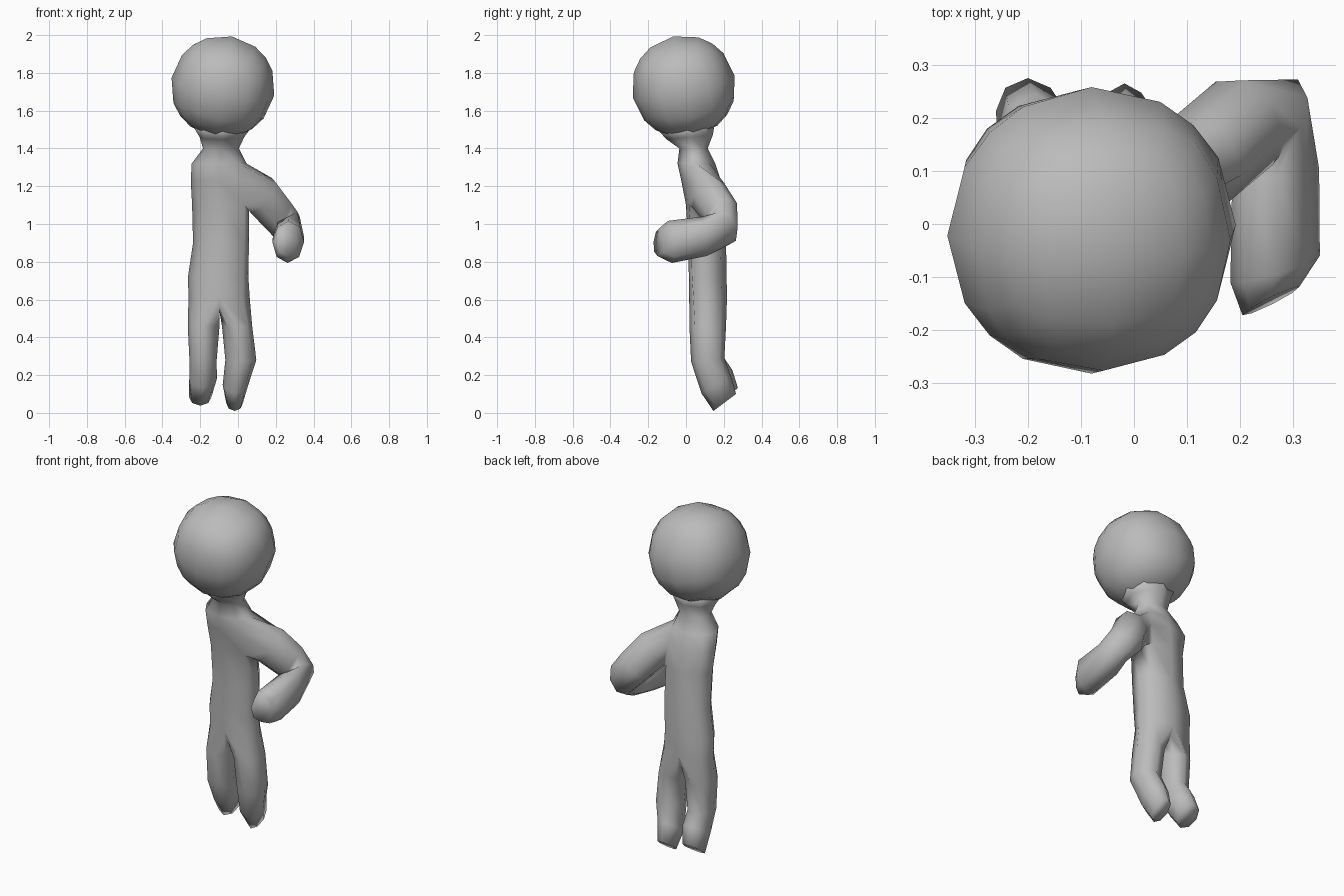
import bpy, bmesh
from math import cos, sin, radians
from mathutils import Vector, Matrix

if "Cube" in bpy.data.objects:
    bpy.data.objects.remove(bpy.data.objects["Cube"])

grey = bpy.data.materials.new("mid grey")
grey.use_nodes = True
colour = (0.5, 0.5, 0.5, 1)
grey.diffuse_color = colour
grey.node_tree.nodes["Principled BSDF"].inputs["Base Color"].default_value = colour


def finish(bm, name):
    bmesh.ops.recalc_face_normals(bm, faces=bm.faces)
    mesh = bpy.data.meshes.new(name)
    bm.to_mesh(mesh)
    bm.free()
    mesh.materials.append(grey)
    obj = bpy.data.objects.new(name, mesh)
    bpy.context.collection.objects.link(obj)
    for poly in mesh.polygons:
        poly.use_smooth = True


def flat_ring(bm, cx, cy, z, rx, ry, slope=0, start=0, front_left=1, back_right=1):
    """Eight-sided ring, optionally tilted along y or with two corners pushed out."""
    corner = {315: front_left, 135: back_right}
    ring = []
    for i in range(8):
        angle = (start + 45 * i) % 360
        k = corner.get(angle, 1)
        x, y = k * rx * cos(radians(angle)), k * ry * sin(radians(angle))
        ring.append(bm.verts.new((cx + x, cy + y, z + slope * y)))
    return ring


def limb_ring(bm, centre, heading, side, up):
    """Eight-sided ring square to a heading, starting at its upper front."""
    d = Vector(heading).normalized()
    u = Vector((0, 0, 1)).cross(d).normalized()
    v = d.cross(u)
    angles = [radians(135 - 45 * i) for i in range(8)]
    return [bm.verts.new(Vector(centre) + u * side * cos(a) + v * up * sin(a)) for a in angles]


def bridge(bm, a, b, skip=()):
    for i in range(8):
        if i not in skip:
            j = (i + 1) % 8
            bm.faces.new((a[i], a[j], b[j], b[i]))


def loft(bm, rings):
    for a, b in zip(rings, rings[1:]):
        bridge(bm, a, b)
    bm.faces.new(rings[-1])


bm = bmesh.new()

# Neck and torso, with an opening left for the arm
torso = [flat_ring(bm, *r, front_left=fl, back_right=br) for r, fl, br in (
    ((-.08, -.005, 1.53, .165, .16, .1), 1, 1),
    ((-.085, .02, 1.46, .118, .122, .1), 1, 1),
    ((-.09, .04, 1.40, .095, .075), 1, 1),
    ((-.10, .055, 1.32, .145, .10), 1, 1),
    ((-.10, .08, 1.23, .15, .105), 1.1, 1.15),
    ((-.093, .10, 1.10, .15, .10), 1.2, 1),
    ((-.09, .112, .90, .148, .10), 1.2, 1),
    ((-.105, .115, .72, .16, .10), 1.18, 1.12),
    ((-.10, .117, .61, .162, .10), 1.1, 1.1))]
for i, (a, b) in enumerate(zip(torso, torso[1:])):
    bridge(bm, a, b, skip=(7, 0) if i in (3, 4) else ())
bm.faces.new(torso[0])

# Bent arm growing out of the opening
top, mid, low = torso[3:6]
opening = [top[7], top[0], top[1], mid[1], low[1], low[0], low[7], mid[7]]
arm = [limb_ring(bm, *r) for r in (
    ((.125, .12, 1.15), (.65, .45, -.6), .095, .115),
    ((.208, .19, 1.05), (.65, .45, -.6), .095, .105),
    ((.275, .2, .975), (.75, -.35, -.4), .08, .10),
    ((.267, .10, .935), (.05, -1, -.1), .082, .105),
    ((.266, -.085, .905), (.3, -1, -.1), .088, .112),
    ((.258, -.145, .905), (.5, -1, .1), .06, .075))]
loft(bm, [opening] + arm)

# Legs share a three-point crotch strip
hip = torso[-1]
crotch = [bm.verts.new(p) for p in ((-.097, .19, .55), (-.097, .12, .53), (-.097, .04, .55))]
left_top = [hip[6], hip[7], hip[0], hip[1], hip[2]] + crotch
right_top = [hip[2], hip[3], hip[4], hip[5], hip[6]] + crotch[::-1]
left_leg = [flat_ring(bm, *r, start=270) for r in (
    (-.005, .115, .46, .08, .097),
    (.015, .115, .28, .082, .088, .1),
    (-.013, .16, .15, .068, .078, .6),
    (-.018, .205, .055, .045, .06, .75))]
right_leg = [flat_ring(bm, *r, start=90) for r in (
    (-.182, .115, .46, .084, .097),
    (-.185, .115, .28, .072, .088, .1),
    (-.185, .165, .18, .073, .08, .6),
    (-.20, .213, .085, .06, .062, .75))]
loft(bm, [left_top] + left_leg)
loft(bm, [right_top] + right_leg)
finish(bm, "body")

# Head: a rounded cube made into a coarse ball
bm = bmesh.new()
bmesh.ops.create_cube(bm, size=2)
bmesh.ops.subdivide_edges(bm, edges=bm.edges[:], cuts=3, use_grid_fill=True)
for v in bm.verts:
    v.co = Vector([sin(c * radians(45)) for c in v.co]).normalized() * .276
tilt = Matrix.Rotation(radians(12), 4, 'X') @ Matrix.Rotation(radians(10), 4, 'Y')
bmesh.ops.transform(bm, matrix=Matrix.Translation((-.08, -.012, 1.727)) @ tilt, verts=bm.verts)
finish(bm, "head")
